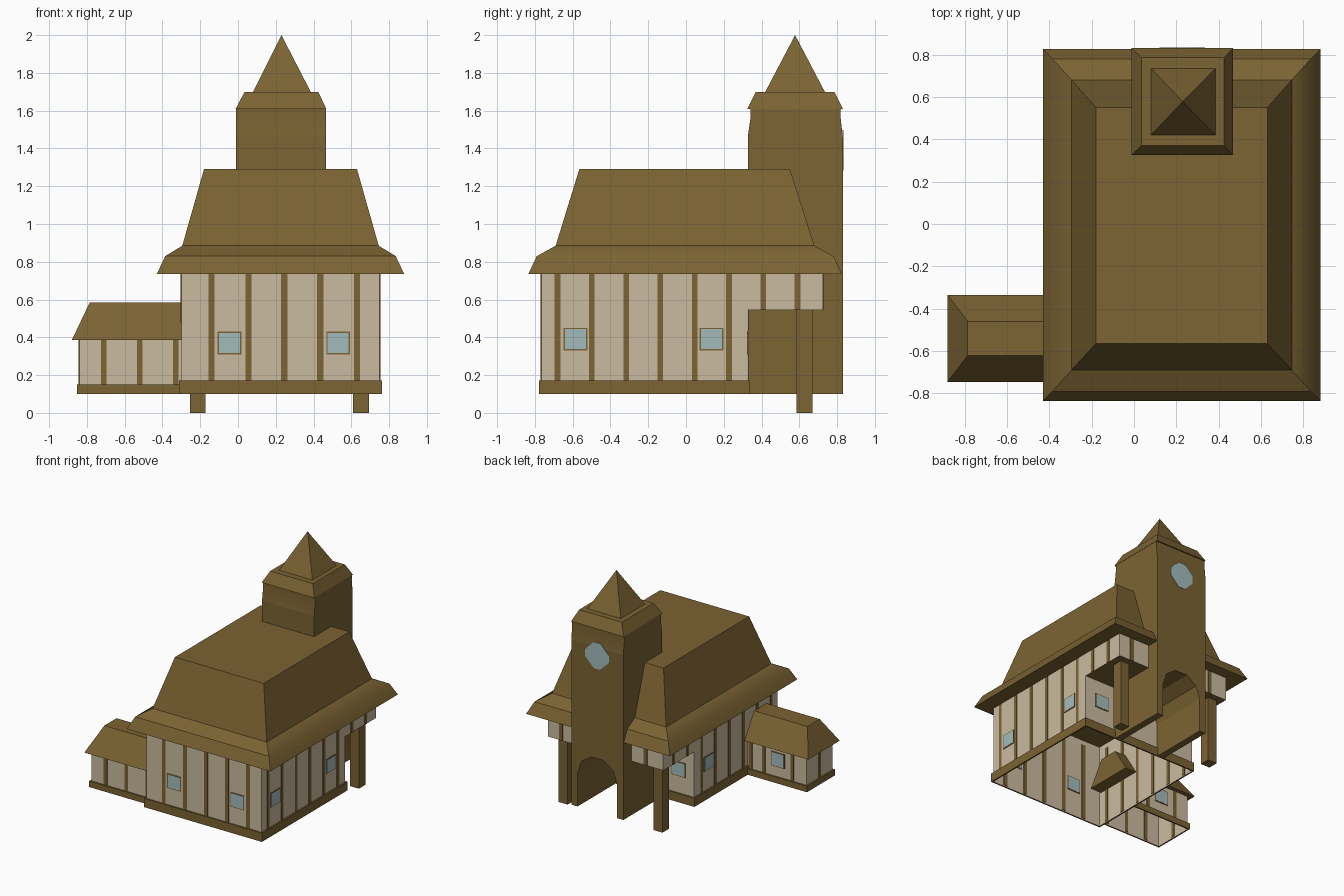
import bpy, bmesh, math
from mathutils import Vector

if "Cube" in bpy.data.objects:
    bpy.data.objects.remove(bpy.data.objects["Cube"])


def material(name, rgb):
    m = bpy.data.materials.new(name)
    m.diffuse_color = (*rgb, 1)
    m.use_nodes = True
    m.node_tree.nodes["Principled BSDF"].inputs["Base Color"].default_value = m.diffuse_color
    return m


WOOD = material("brown_wood", (0.2, 0.125, 0.033))
PLASTER = material("cream_plaster", (0.6, 0.5, 0.35))
GLASS = material("pale_blue_glass", (0.37, 0.5, 0.5))


def finish(name, bm, *mats):
    me = bpy.data.meshes.new(name)
    bm.to_mesh(me)
    bm.free()
    for m in mats:
        me.materials.append(m)
    ob = bpy.data.objects.new(name, me)
    bpy.context.collection.objects.link(ob)
    return ob


def loft(name, mat, rings, bottom=True, top=True):
    """Stack of rectangles (x0, x1, y0, y1, z) joined by quads."""
    bm = bmesh.new()
    loops = [[bm.verts.new(p) for p in
              ((x0, y0, z), (x1, y0, z), (x1, y1, z), (x0, y1, z))]
             for x0, x1, y0, y1, z in rings]
    for a, b in zip(loops, loops[1:]):
        for i in range(4):
            j = (i + 1) % 4
            bm.faces.new((a[i], a[j], b[j], b[i]))
    if bottom:
        bm.faces.new(loops[0][::-1])
    if top:
        bm.faces.new(loops[-1])
    bmesh.ops.remove_doubles(bm, verts=bm.verts, dist=1e-5)
    return finish(name, bm, mat)


def prism(points, vec):
    """Extruded closed polygon, returned as bmesh."""
    bm = bmesh.new()
    f = bm.faces.new([bm.verts.new(p) for p in points])
    ext = bmesh.ops.extrude_face_region(bm, geom=[f], use_keep_orig=True)
    bmesh.ops.translate(bm, vec=Vector(vec),
                        verts=[v for v in ext["geom"] if isinstance(v, bmesh.types.BMVert)])
    bmesh.ops.recalc_face_normals(bm, faces=bm.faces)
    return bm


def box(name, mat, x0, x1, y0, y1, z0, z1):
    return loft(name, mat, [(x0, x1, y0, y1, z0), (x0, x1, y0, y1, z1)])


def plate(name, mat, axis, wall, c, w, z0, z1, t):
    """Thin plate on a wall: axis 'x' runs along x at y=wall, 'y' along y at x=wall."""
    a, b, p, q = c - w / 2, c + w / 2, wall - t, wall + t
    if axis == 'x':
        return box(name, mat, a, b, p, q, z0, z1)
    return box(name, mat, p, q, a, b, z0, z1)


def window(name, axis, wall, c, z, w=0.125, h=0.12):
    plate(name + "_frame", WOOD, axis, wall, c, w, z - h / 2, z + h / 2, 0.003)
    plate(name + "_pane", GLASS, axis, wall, c, w - 0.014,
          z - h / 2 + 0.007, z + h / 2 - 0.007, 0.0048)


# main house walls: lower storey with upper part overhanging at the back, open below
X0, X1, YF, YB, YU = -0.30, 0.75, -0.765, 0.325, 0.725
bm = prism([(X0, y, z) for y, z in ((YF, .1), (YB, .1), (YB, .545),
                                    (YU, .545), (YU, .8), (YF, .8))], (X1 - X0, 0, 0))
floor = [f for f in bm.faces if f.calc_center_median().z < 0.11]
bmesh.ops.delete(bm, geom=floor, context='FACES')
for f in bm.faces:
    f.material_index = int(f.normal.z < -0.5 or f.normal.z > 0.5)
finish("house_walls", bm, PLASTER, WOOD)


def sill(name, x0, x1, y0, y1, z1):
    o = 0.012
    loft(name, WOOD, [(x0, x1, y0, y1, .1), (x0 - o, x1 + o, y0 - o, y1 + o, .1),
                      (x0 - o, x1 + o, y0 - o, y1 + o, z1), (x0, x1, y0, y1, z1)],
         False, False)


sill("house_sill", X0, X1, YF, YB, .172)

# timber studs
for i, x in enumerate((-.14, .055, .245, .435, .63)):
    plate(f"front_stud_{i}", WOOD, 'x', YF, x, .033, .11, .75, .004)
    if x in (-.14, .63):
        plate(f"back_stud_{i}", WOOD, 'x', YU, x, .033, .545, .75, .004)
for side, x in (("left", X0), ("right", X1)):
    for i in range(8):
        y = -.68 + i * .1815
        plate(f"{side}_stud_{i}", WOOD, 'y', x, y, .03, .11 if y < YB else .545, .75, .004)

# house windows
for i, x in enumerate((-.045, .53)):
    window(f"front_window_{i}", 'x', YF, x, .37)
for i, y in enumerate((-.585, .135)):
    window(f"right_window_{i}", 'y', X1, y, .39)
window("left_window", 'y', X0, .135, .39)
for i, x in enumerate((-.16, .59)):
    window(f"back_window_{i}", 'x', YB, x, .37)

# main roof with flared eaves
roof = loft("house_roof", WOOD, [
    (X0 - .006, X1 + .006, YF - .006, YU + .006, .79),
    (X0 - .006, X1 + .006, YF - .006, YU + .006, .735),
    (-.43, .88, -.835, .825, .735),
    (-.385, .835, -.79, .78, .83),
    (-.295, .745, -.69, .68, .885),
    (-.18, .63, -.565, .55, 1.29)])

# posts carrying the overhang
for side, x in (("left", -.255), ("right", .61)):
    box(f"{side}_post", WOOD, x, x + .083, .585, .67, 0, .55)

# tower shaft with arched passage
TX0, TX1, TY0, TY1, TC = -.01, .465, .327, .83, .2275
arch = [(TC + .18 * math.cos(a), .38 + .17 * math.sin(a))
        for a in (math.pi * k / 5 for k in range(6))]
outline = [(TX0, .1), (TX0, 1.46), (TX1, 1.46), (TX1, .1), (TC + .18, .1)] + arch + [(TC - .18, .1)]
finish("tower_shaft", prism([(x, TY0, z) for x, z in outline], (0, TY1 - TY0, 0)), WOOD)
neck = loft("tower_neck", WOOD, [(TX0, TX1, TY0, TY1, 1.46),
                                 (TX0, TX1, .343, .817, 1.575),
                                 (TX0, TX1, .34, .82, 1.615)], False, False)

# tower cap and spire
loft("tower_cap", WOOD, [(TX0 - .002, TX1 + .002, .325, .83, 1.61),
                         (.035, .425, .37, .785, 1.70)])
loft("tower_spire", WOOD, [(.08, .385, .42, .735, 1.70),
                           (.23, .23, .5775, .5775, 2.0)], True, False)

# diamond tower window with clipped corners
pts = []
for k in range(4):
    for d in (-.27, .27):
        a = k * math.pi / 2 + d
        pts.append((TC + .112 * math.cos(a), TY1 - .003, 1.39 + .112 * math.sin(a)))
finish("tower_window", prism(pts, (0, .007, 0)), GLASS)

# side annex
AX, AY0, AY1 = -.84, -.71, -.37
loft("annex_walls", PLASTER, [(AX, X0, AY0, AY1, .1), (AX, X0, AY0, AY1, .388)], False, False)
sill("annex_sill", AX, X0 - .013, AY0, AY1, .15)
for i, x in enumerate((-.71, -.52, -.33)):
    plate(f"annex_front_stud_{i}", WOOD, 'x', AY0, x, .03, .11, .388, .004)
for i, x in enumerate((-.71, -.45, -.33)):
    plate(f"annex_back_stud_{i}", WOOD, 'x', AY1, x, .03, .11, .388, .004)
plate("annex_end_stud", WOOD, 'y', AX, -.54, .03, .11, .388, .004)
window("annex_window", 'x', AY1, -.58, .29, .125, .12)
loft("annex_roof", WOOD, [(-.88, -.2, -.745, -.335, .385),
                          (-.785, -.2, -.62, -.46, .585)])

# recalculate normals on closed parts, soften the flared eaves and neck
for ob in bpy.context.collection.objects:
    if ob.name in ("tower_window", "tower_shaft", "house_walls"):
        continue
    bm = bmesh.new()
    bm.from_mesh(ob.data)
    bmesh.ops.recalc_face_normals(bm, faces=bm.faces)
    bm.to_mesh(ob.data)
    bm.free()
for ob in (roof, neck):
    bpy.ops.object.select_all(action='DESELECT')
    ob.select_set(True)
    bpy.context.view_layer.objects.active = ob
    bpy.ops.object.shade_smooth_by_angle(angle=math.radians(35))
